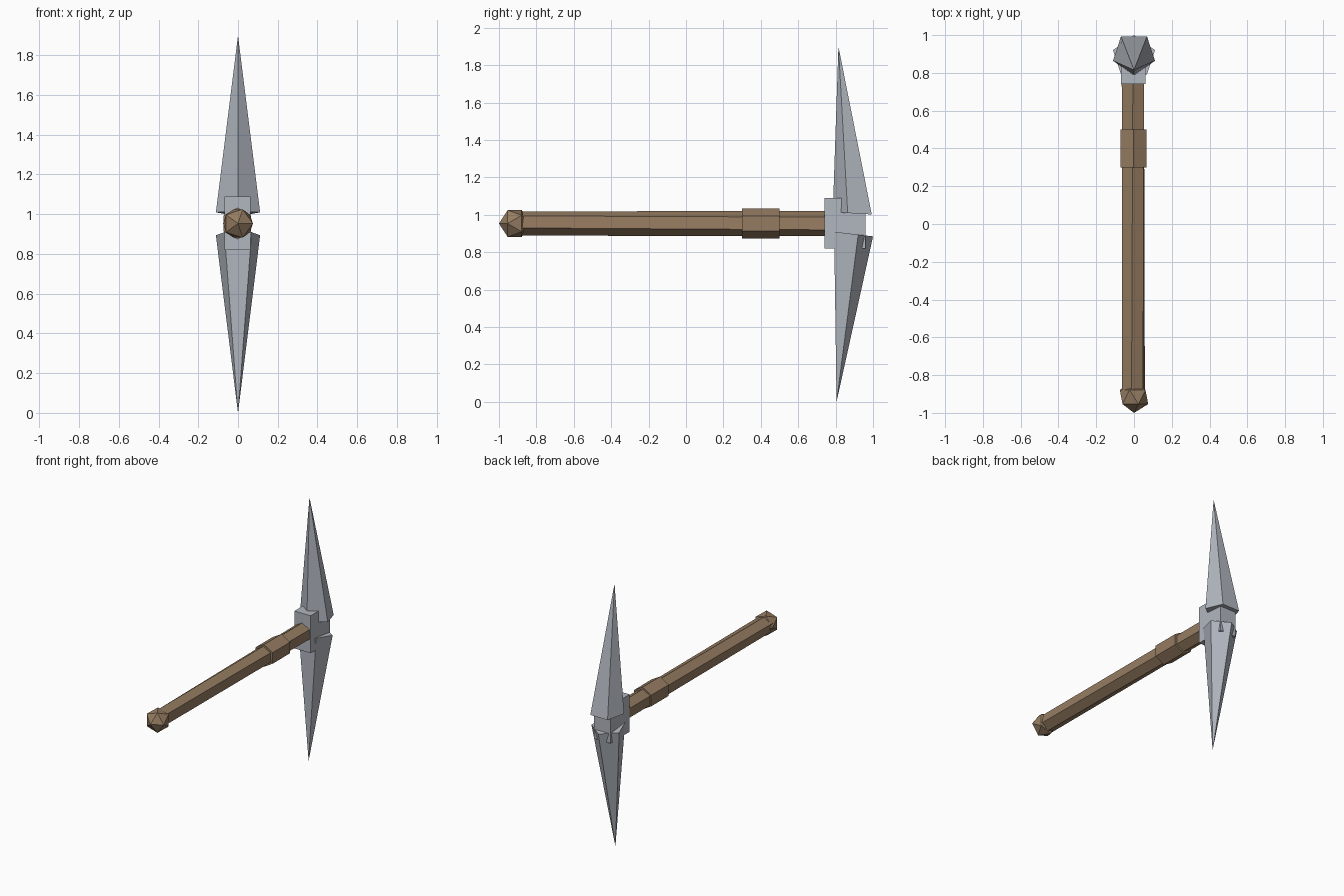
import bpy, bmesh, math
from mathutils import Matrix, Vector

cube = bpy.data.objects.get("Cube")
if cube:
    bpy.data.objects.remove(cube, do_unlink=True)

AXIS_Z = 0.953  # height of the handle axis


def material(name, rgb):
    m = bpy.data.materials.new(name)
    m.use_nodes = True
    m.diffuse_color = (*rgb, 1)
    bsdf = next(n for n in m.node_tree.nodes if n.type == 'BSDF_PRINCIPLED')
    bsdf.inputs["Base Color"].default_value = (*rgb, 1)
    bsdf.inputs["Roughness"].default_value = 0.8
    return m


wood = material("brown wood", (0.30, 0.20, 0.12))
steel = material("grey steel", (0.44, 0.47, 0.52))


def finish(name, bm, mat):
    bmesh.ops.recalc_face_normals(bm, faces=bm.faces)
    mesh = bpy.data.meshes.new(name)
    bm.to_mesh(mesh)
    bm.free()
    mesh.materials.append(mat)
    obj = bpy.data.objects.new(name, mesh)
    bpy.context.collection.objects.link(obj)
    return obj


def hex_rod(name, start, end, mat):
    """Six-sided rod along y; each end is (y, centre x, radius, turn in degrees)."""
    bm = bmesh.new()
    rings = []
    for y, cx, r, turn in (start, end):
        angles = [math.radians(turn + 60 * i) for i in range(6)]
        rings.append([bm.verts.new((cx + r * math.sin(a), y, AXIS_Z + r * math.cos(a)))
                      for a in angles])
    for i in range(6):
        j = (i + 1) % 6
        bm.faces.new((rings[0][i], rings[0][j], rings[1][j], rings[1][i]))
    for ring in rings:
        bm.faces.new(ring)
    return finish(name, bm, mat)


def spike(name, base_z, tip, cy, facing, tilt):
    """Five-sided spike; facing is the y direction of the first base corner."""
    bm = bmesh.new()
    base = []
    for i in range(5):
        a = 2 * math.pi * i / 5
        y = facing * 0.115 * math.cos(a)
        base.append(bm.verts.new((0.117 * math.sin(a), cy + y, base_z + tilt * y)))
    apex = bm.verts.new(tip)
    bm.faces.new(base)
    for i in range(5):
        bm.faces.new((base[i], base[(i + 1) % 5], apex))
    return finish(name, bm, steel)


# Wooden handle, slightly twisted, with a grip collar
hex_rod("handle", (-0.92, -0.003, 0.065, -9), (0.78, -0.006, 0.068, 0), wood)
hex_rod("handle_collar", (0.30, -0.003, 0.08, 0), (0.50, -0.003, 0.08, 0), wood)

# Faceted pommel with a corner pointing forward
bm = bmesh.new()
bmesh.ops.create_icosphere(bm, subdivisions=1, radius=0.084)
bmesh.ops.transform(bm, verts=bm.verts,
                    matrix=Matrix.Translation((0, -0.916, AXIS_Z))
                    @ Matrix.Rotation(math.radians(90), 4, 'X'))
finish("pommel", bm, wood)

# Steel socket block
bm = bmesh.new()
bmesh.ops.create_cube(bm, size=1)
bmesh.ops.scale(bm, vec=Vector((0.13, 0.22, 0.27)), verts=bm.verts)
bmesh.ops.translate(bm, vec=Vector((-0.003, 0.85, 0.955)), verts=bm.verts)
finish("head_block", bm, steel)

# Upper and lower spikes
spike("upper_spike", 1.007, (0, 0.815, 1.9), 0.90, -1, -0.06)
spike("lower_spike", 0.898, (0, 0.805, 0.0), 0.885, 1, -0.12)
